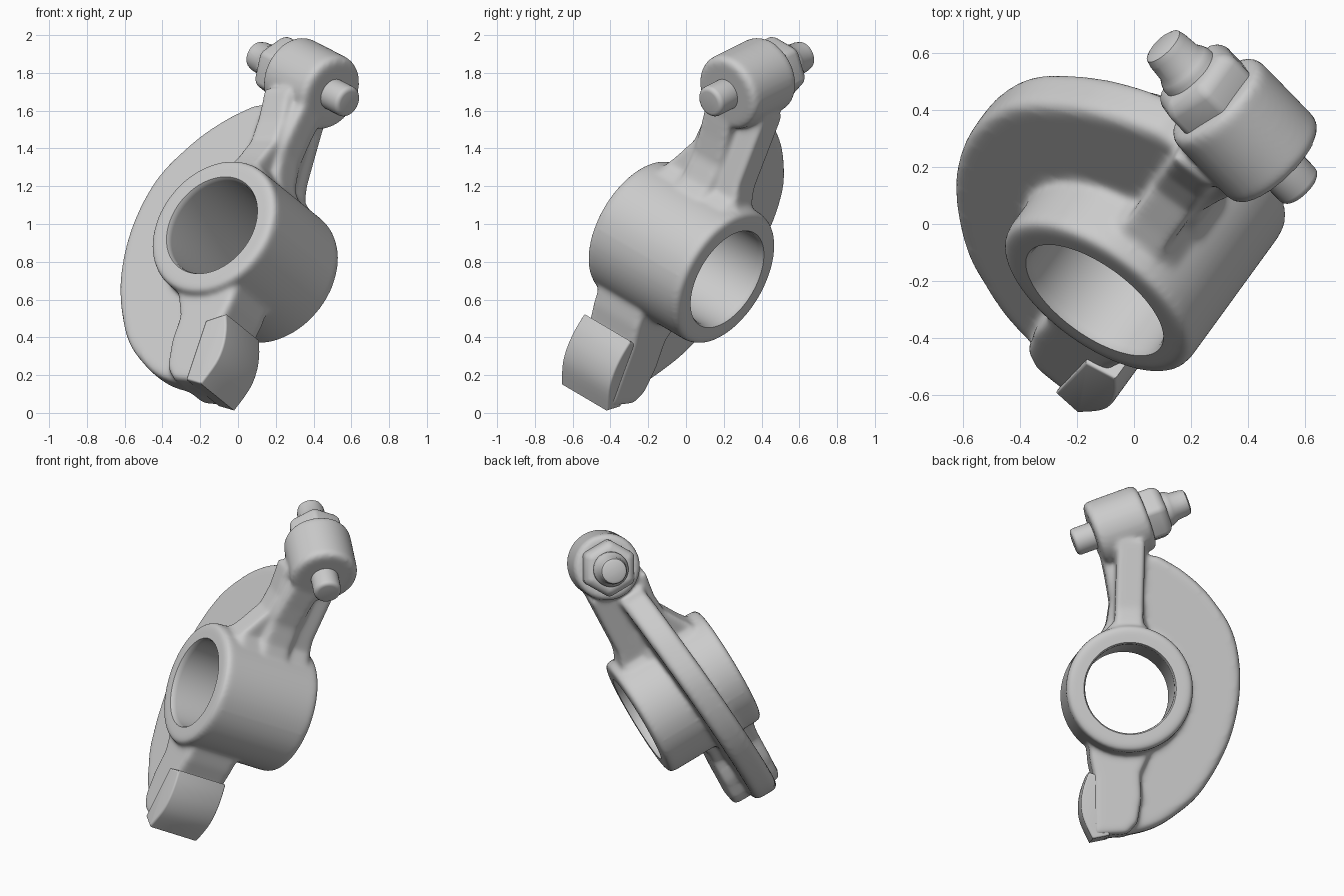
import bpy, bmesh, math
from mathutils import Vector, Matrix

if "Cube" in bpy.data.objects:
    bpy.data.objects.remove(bpy.data.objects["Cube"])

# Local frame: X and Y lie in the plate plane, Z runs along the bore
rx, vy, dz = Vector((-.809, .588, 0)), Vector((.253, .348, .902)), Vector((.53, .73, -.43))
FRAME = Matrix((rx, vy, dz)).transposed().to_4x4()
FRAME.translation = (.045, -.015, .845)


def finish(name, bm):
    bmesh.ops.recalc_face_normals(bm, faces=bm.faces)
    me = bpy.data.meshes.new(name)
    bm.to_mesh(me)
    bm.free()
    ob = bpy.data.objects.new(name, me)
    ob.matrix_world = FRAME
    bpy.context.collection.objects.link(ob)
    return ob


def prism(name, pts, h0, h1, bevel=0, place=None):
    """Extrude a 2D outline from h0 to h1, rounding the two rims."""
    bm = bmesh.new()
    face = bm.faces.new([bm.verts.new((x, y, h0)) for x, y in pts])
    ext = bmesh.ops.extrude_face_region(bm, geom=[face])["geom"]
    bmesh.ops.translate(bm, verts=[g for g in ext if isinstance(g, bmesh.types.BMVert)], vec=(0, 0, h1 - h0))
    if bevel:
        edges = [e for e in bm.edges if abs(e.verts[0].co.z - e.verts[1].co.z) < 1e-5]
        bmesh.ops.bevel(bm, geom=edges, offset=bevel, segments=4, profile=.5, affect='EDGES')
    if place:
        bm.transform(place)
    return finish(name, bm)


def lathe(name, profile, place=None, n=64):
    """Closed solid of revolution about Z from (radius, height) pairs."""
    bm = bmesh.new()
    rings = [[bm.verts.new((r * math.cos(k * math.tau / n), r * math.sin(k * math.tau / n), z))
              for k in range(n)] for r, z in profile]
    for a, b in zip(rings, rings[1:]):
        for k in range(n):
            bm.faces.new((a[k], a[(k + 1) % n], b[(k + 1) % n], b[k]))
    bm.faces.new(rings[0])
    bm.faces.new(rings[-1])
    if place:
        bm.transform(place)
    return finish(name, bm)


def rod(r, z0, z1, b):
    """Cylinder profile with rounded rims."""
    arc = [(r - b + b * math.sin(k * math.pi / 8), b - b * math.cos(k * math.pi / 8)) for k in range(5)]
    return [(x, z0 + y) for x, y in arc] + [(x, z1 - y) for x, y in reversed(arc)]


def curve(pts, n=6):
    """Smooth curve through the points."""
    P = [Vector(p) for p in [pts[0]] + pts + [pts[-1]]]
    out = []
    for a, b, c, d in zip(P, P[1:], P[2:], P[3:]):
        for k in range(n):
            t = k / n
            out.append(.5 * (2 * b + (c - a) * t + (2 * a - 5 * b + 4 * c - d) * t * t
                             + (3 * b - a - 3 * c + d) * t ** 3))
    return [tuple(p) for p in out] + [pts[-1]]


def cut(ob, cutter):
    cutter.hide_render = True
    mod = ob.modifiers.new("cut", 'BOOLEAN')
    mod.operation, mod.object, mod.solver = 'DIFFERENCE', cutter, 'EXACT'


def bake(ob, angle=35):
    bpy.ops.object.select_all(action='DESELECT')
    ob.select_set(True)
    bpy.context.view_layer.objects.active = ob
    bpy.ops.object.convert(target='MESH')
    bpy.ops.object.shade_smooth_by_angle(angle=math.radians(angle))


# Boss frame: Z runs from the pin tip to the adjuster stud tip
e = Vector((.927, .373, 0)).normalized()
bore_dir = Vector((0, 0, 1))
BOSS = Matrix((bore_dir, e.cross(bore_dir), e)).transposed().to_4x4()
BOSS.translation = (-.39, .893, .045)

# Body: hub, curved web, neck, leg and boss melted together
hub = lathe("rocker_body", rod(.39, -.345, .32, .035))
rim = curve([(.17, .84), (.33, .75), (.49, .61), (.645, .38), (.697, .07), (.645, -.26),
             (.495, -.564), (.335, -.727), (.15, -.836), (-.15, -.9)])
lean = Matrix(((1, 0, 0, 0), (0, 1, 0, 0), (0, .09, 1, -.075), (0, 0, 0, 1)))
web = prism("web", rim + [(-.15, -.6), (-.1, -.2), (-.02, .3), (0, .86)], -.085, .085, .04, lean)
# neck outline is drawn in (bore, height), its thickness runs across
across = Matrix(((0, 0, 1, 0), (0, 1, 0, 0), (1, 0, 0, 0), (0, 0, 0, 1)))
neck = prism("neck", [(-.3, .15), (-.28, .36), (-.21, .47), (-.14, .6), (-.13, .72), (-.15, .9),
                      (.235, .92), (.235, .5), (.255, .42), (.31, .3), (.31, .15)], -.1, .075, .02, across)
flare = prism("neck_flare", [(-.2, .3), (-.14, .42), (-.125, .55), (-.15, .68), (-.19, .85), (.1, .85),
                             (.08, .6), (.09, .45), (.15, .3)], -.1, .1, .03)
root = prism("neck_root", [(-.22, .2), (-.17, .345), (-.11, .41), (.08, .41), (.14, .345), (.22, .2)], -.25, .25, .03)
leg = prism("leg", [(-.24, -.2), (-.215, -.42), (-.19, -.52), (-.18, -.89), (.03, -.87), (.09, -.8),
                    (.11, -.65), (.1, -.5), (.16, -.36), (.2, -.2)], -.29, .045, .03)
boss = lathe("boss", rod(.207, .165, .51, .035), BOSS)

bpy.ops.object.select_all(action='DESELECT')
for ob in (hub, web, neck, flare, root, leg, boss):
    ob.select_set(True)
bpy.context.view_layer.objects.active = hub
bpy.ops.object.join()
melt = hub.modifiers.new("melt", 'REMESH')
melt.mode, melt.voxel_size = 'VOXEL', .013
soft = hub.modifiers.new("soften", 'SMOOTH')
soft.factor, soft.iterations = .5, 14

# Bore with slightly eased mouths
bore = lathe("bore_cutter", [(.3, -.37), (.284, -.345), (.276, -.33), (.274, -.31),
                             (.274, .285), (.276, .305), (.284, .32), (.3, .345)], n=96)
cut(hub, bore)
bake(hub, 40)

# Curved contact pad
pad_face = curve([(-.22, -.5), (-.25, -.59), (-.262, -.69), (-.245, -.79), (-.185, -.91)], 4)
pad = prism("contact_pad", pad_face + [(-.08, -.885), (-.1, -.54)], -.305, .035, .012)
bake(pad)

# Pin below the boss, lock nut and slotted stud above it
pin = lathe("pin", rod(.085, .035, .25, .025), BOSS, 40)
bake(pin)
nut = lathe("lock_nut", [(.172, .46), (.178, .51), (.178, .6), (.14, .635)], BOSS, 6)
bev = nut.modifiers.new("round", 'BEVEL')
bev.width, bev.segments = .02, 3
bake(nut)
stud = lathe("adjuster_stud", [(.108, .5), (.108, .65), (.1, .67), (.088, .69), (.083, .75),
                               (.076, .775), (.06, .783)], BOSS, 40)
slot = prism("slot_cutter", [(-.2, -.016), (.2, -.016), (.2, .016), (-.2, .016)], .745, .85, place=BOSS)
cut(stud, slot)
bake(stud)
for helper in (bore, slot):
    bpy.data.objects.remove(helper)
